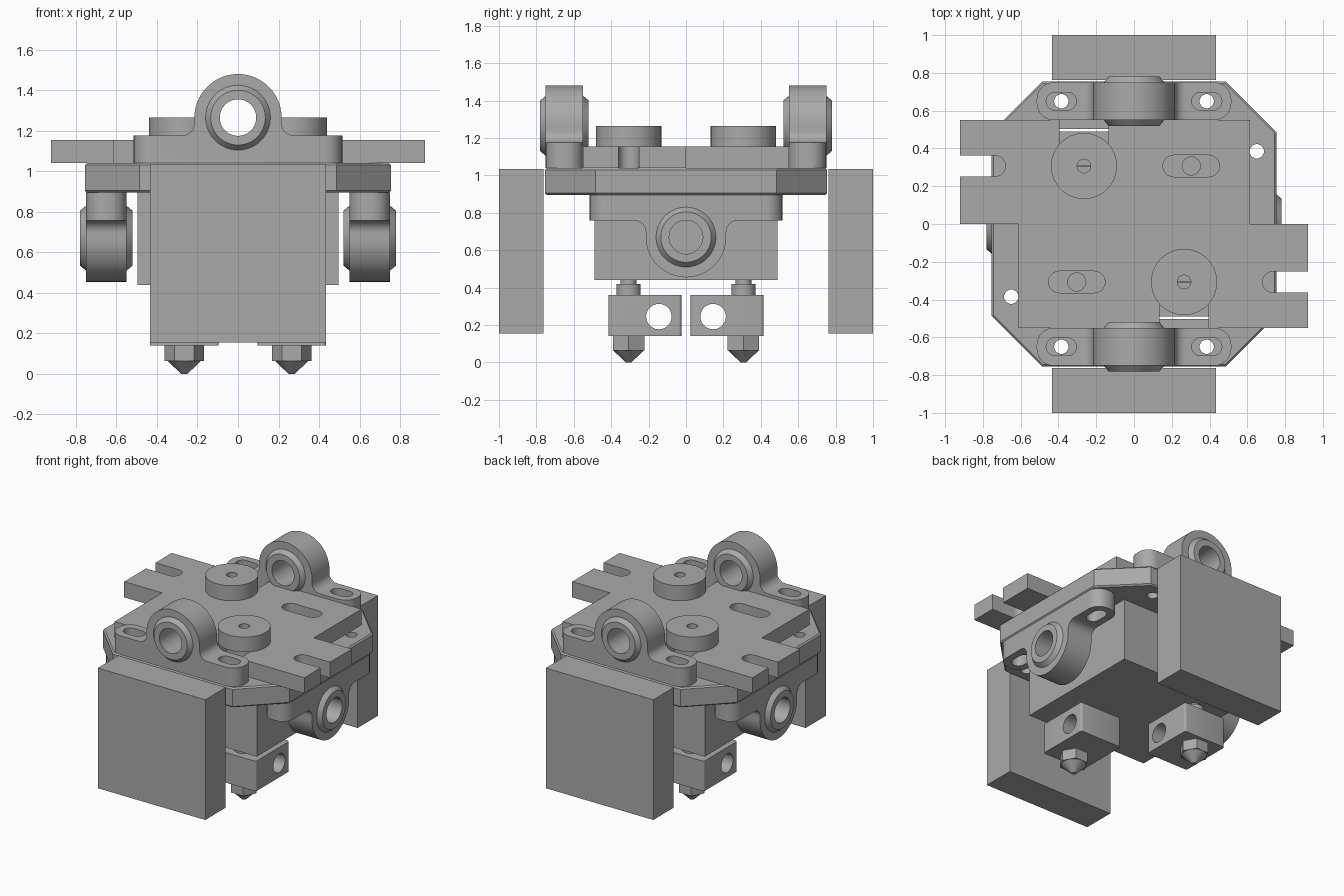
import bpy, bmesh
from math import pi, cos, sin
from mathutils import Matrix

if "Cube" in bpy.data.objects:
    bpy.data.objects.remove(bpy.data.objects["Cube"], do_unlink=True)

grey = bpy.data.materials.new("plain grey")
grey.use_nodes = True
colour = (0.40, 0.40, 0.40, 1)
grey.diffuse_color = colour
grey.node_tree.nodes["Principled BSDF"].inputs["Base Color"].default_value = colour
parts = []


def finish(name, bm, cutter=False):
    bmesh.ops.recalc_face_normals(bm, faces=bm.faces)
    me = bpy.data.meshes.new(name)
    bm.to_mesh(me)
    bm.free()
    me.materials.append(grey)
    ob = bpy.data.objects.new(name, me)
    bpy.context.collection.objects.link(ob)
    if not cutter:
        parts.append(ob)
    return ob


def arc(cx, cy, r, a0, a1, n=12):
    return [(cx + r * cos(a0 + (a1 - a0) * i / n), cy + r * sin(a0 + (a1 - a0) * i / n))
            for i in range(n + 1)]


def circle(cx, cy, r, n=40):
    return arc(cx, cy, r, 0, 2 * pi, n)[:-1]


def rect(x0, x1, y0, y1):
    return [(x0, y0), (x1, y0), (x1, y1), (x0, y1)]


def slot(cx, cy, half, r):
    return arc(cx + half - r, cy, r, -pi / 2, pi / 2) + arc(cx - half + r, cy, r, pi / 2, 3 * pi / 2)


def prism(name, pts, z0, z1, turn=None, cutter=False, rim=0, corner=0, ends=None):
    """Extrude an outline along z, optionally bevel it, then turn it."""
    bm = bmesh.new()
    face = bm.faces.new([bm.verts.new((x, y, z0)) for x, y in pts])
    top = bmesh.ops.extrude_face_region(bm, geom=[face])["geom"]
    for v in top:
        if isinstance(v, bmesh.types.BMVert):
            v.co.z = z1
    bmesh.ops.recalc_face_normals(bm, faces=bm.faces)
    if rim:
        edges = [e for e in bm.edges if abs(e.verts[0].co.z - e.verts[1].co.z) < 1e-5]
        bmesh.ops.bevel(bm, geom=edges, offset=rim, segments=1, affect='EDGES')
    if corner:
        edges = [e for e in bm.edges if abs(e.verts[0].co.z - e.verts[1].co.z) > 1e-5]
        bmesh.ops.bevel(bm, geom=edges, offset=corner, segments=4, profile=0.5, affect='EDGES')
    if ends:
        edges = [e for e in bm.edges if all(abs(abs(v.co.x) - ends[0]) < 1e-4 for v in e.verts)
                 and abs(e.verts[0].co.y - e.verts[1].co.y) > 0.01]
        bmesh.ops.bevel(bm, geom=edges, offset=ends[1], segments=8, profile=0.5, affect='EDGES')
    if turn:
        bm.transform(turn)
    return finish(name, bm, cutter)


def lathe(name, profile, place, steps=48, closed=False):
    """Spin (radius, z) points around z."""
    bm = bmesh.new()
    verts = [bm.verts.new((r, 0, z)) for r, z in profile]
    pairs = list(zip(verts, verts[1:] + verts[:1]))
    edges = [bm.edges.new(p) for p in (pairs if closed else pairs[:-1])]
    bmesh.ops.spin(bm, geom=verts + edges, cent=(0, 0, 0), axis=(0, 0, 1),
                   angle=2 * pi, steps=steps, use_duplicate=False)
    bmesh.ops.remove_doubles(bm, verts=bm.verts, dist=1e-5)
    bm.transform(place)
    return finish(name, bm)


def cut(ob, *cutters):
    for c in cutters:
        c.hide_render = True
        mod = ob.modifiers.new("cut", 'BOOLEAN')
        mod.operation, mod.solver, mod.object = 'DIFFERENCE', 'EXACT', c
        bpy.context.view_layer.objects.active = ob
        bpy.ops.object.modifier_apply(modifier="cut")
        bpy.data.objects.remove(c, do_unlink=True)


def twin(ob, name, matrix=None):
    """Linked copy, by default turned half round the vertical axis."""
    copy = bpy.data.objects.new(name, ob.data)
    copy.matrix_world = matrix or Matrix.Rotation(pi, 4, 'Z')
    bpy.context.collection.objects.link(copy)
    parts.append(copy)


def hole(pts, z0, z1, turn=None):
    return prism("cutter", pts, z0, z1, turn, cutter=True)


HX, HY = 0.265, -0.307          # front hot end axis
signs = [(a, b) for a in (1, -1) for b in (1, -1)]

# Chamfered octagonal carriage plate with screw holes and hot end windows
W, C = 0.755, 0.485
octagon = [(C, -W), (W, -C), (W, C), (C, W), (-C, W), (-W, C), (-W, -C), (-C, -W)]
carriage = prism("carriage_plate", octagon, 0.895, 1.04, rim=0.01)
for sx, sy in signs:
    cut(carriage, hole(circle(sx * 0.385, sy * 0.65, 0.038, 24), 0.8, 1.1),
        hole(circle(sx * 0.65, sy * 0.385, 0.038, 24), 0.8, 1.1))
for s in (1, -1):
    cut(carriage, hole(rect(s * HX - 0.13, s * HX + 0.13, *sorted((s * -0.31, s * -0.503))), 0.8, 1.1),
        hole(circle(s * -0.303, s * -0.307, 0.048, 24), 0.8, 1.1))

# Stepped mounting plate, the same after half a turn
half = [(-0.615, 0), (-0.615, -0.55), (HX - 0.13, -0.55), (HX - 0.13, HY), (HX + 0.13, HY),
        (HX + 0.13, -0.55), (0.922, -0.55), (0.922, -0.362)]
half += arc(0.735, HY, 0.055, 3 * pi / 2, pi / 2) + [(0.922, -0.252), (0.922, 0)]
outline = half + [(-x, -y) for x, y in half]
mount = prism("mounting_plate", outline, 1.04, 1.155)
for s in (1, -1):
    cut(mount, hole(slot(s * -0.303, s * -0.307, 0.15, 0.057), 1.0, 1.2))

# Core block under the carriage
prism("core_block", rect(-0.495, 0.495, -0.49, 0.49), 0.44, 0.895)

# Cooling blocks at front and back
fan = prism("front_cooling_block", rect(-0.435, 0.435, -1, -0.763), 0.155, 1.035)
twin(fan, "back_cooling_block")

# Bearing holder: flange, fillets and round housing
R, V, T, F = 0.215, 0.225, 0.137, 0.06
right = [(0.515, 0), (0.515, T)] + arc(R + F, T + F, F, 3 * pi / 2, pi, 8)
profile = right + arc(0, V, R, 0, pi, 40) + [(-x, y) for x, y in reversed(right)]
upright = Matrix.Rotation(pi / 2, 4, 'X')
holder = prism("front_bearing_holder", profile, -0.1, 0.1, upright, ends=(0.515, 0.09))
cut(holder, hole(circle(0, V, 0.155), -0.3, 0.3, upright))
for s in (1, -1):
    cut(holder, hole(slot(s * 0.385, 0, 0.08, 0.047), -0.1, 0.18))

# Chamfered bearing sleeve
ring = [(0.09, -0.13), (0.135, -0.13), (0.16, -0.1), (0.16, 0.1), (0.135, 0.13), (0.09, 0.13)]
bearing = lathe("front_bearing", ring, Matrix.Translation((0, 0, V)) @ upright, closed=True)

# Two holders above along y, two hanging below along x
above = Matrix.Translation((0, -0.65, 1.04))
below = Matrix.Translation((0.65, 0, 0.895)) @ Matrix.Rotation(pi / 2, 4, 'Z') @ Matrix.Rotation(pi, 4, 'X')
turned = Matrix.Rotation(pi, 4, 'Z')
for ob, kind in ((holder, "bearing_holder"), (bearing, "bearing")):
    ob.matrix_world = above
    twin(ob, "back_" + kind, turned @ above)
    twin(ob, "left_" + kind, below)
    twin(ob, "right_" + kind, turned @ below)

# Hot end: top disc with bore, neck, heater block and nozzle
axis = Matrix.Translation((HX, HY, 0))
disc = [(0.036, 0.9), (0.12, 0.9), (0.12, 1.155), (0.175, 1.155), (0.175, 1.265), (0.036, 1.265)]
top_disc = lathe("front_hot_end_disc", disc, axis, closed=True)
neck = lathe("front_hot_end_neck", [(0, 0.36), (0.065, 0.36), (0.065, 0.42), (0.043, 0.42),
                                    (0.043, 0.44), (0, 0.44)], axis, 32)
heater = prism("front_heater_block", rect(0.095, 0.435, -0.415, -0.025), 0.14, 0.36, corner=0.015)
along_x = Matrix.Translation((0, 0, 0.245)) @ Matrix(((0, 0, 1, 0), (1, 0, 0, 0), (0, 1, 0, 0), (0, 0, 0, 1)))
cut(heater, hole(circle(-0.145, 0, 0.068), 0, 0.6, along_x),
    hole(circle(HY, 0, 0.028, 20), 0.33, 0.6, along_x),
    hole(circle(0.17, -0.245, 0.028, 20), -0.1, 0.1, upright))
hexagon = prism("front_nozzle_nut", circle(HX, HY, 0.097, 6), 0.065, 0.14)
tip = lathe("front_nozzle_tip", [(0, 0.065), (0.083, 0.065), (0.015, 0), (0, 0)], axis, 32)
for ob in (top_disc, neck, heater, hexagon, tip):
    twin(ob, ob.name.replace("front", "back"))

# Smooth round surfaces, keep edges sharp
bpy.ops.object.select_all(action='DESELECT')
for ob in parts:
    ob.select_set(True)
bpy.context.view_layer.objects.active = parts[0]
bpy.ops.object.shade_smooth_by_angle(angle=pi / 6)
